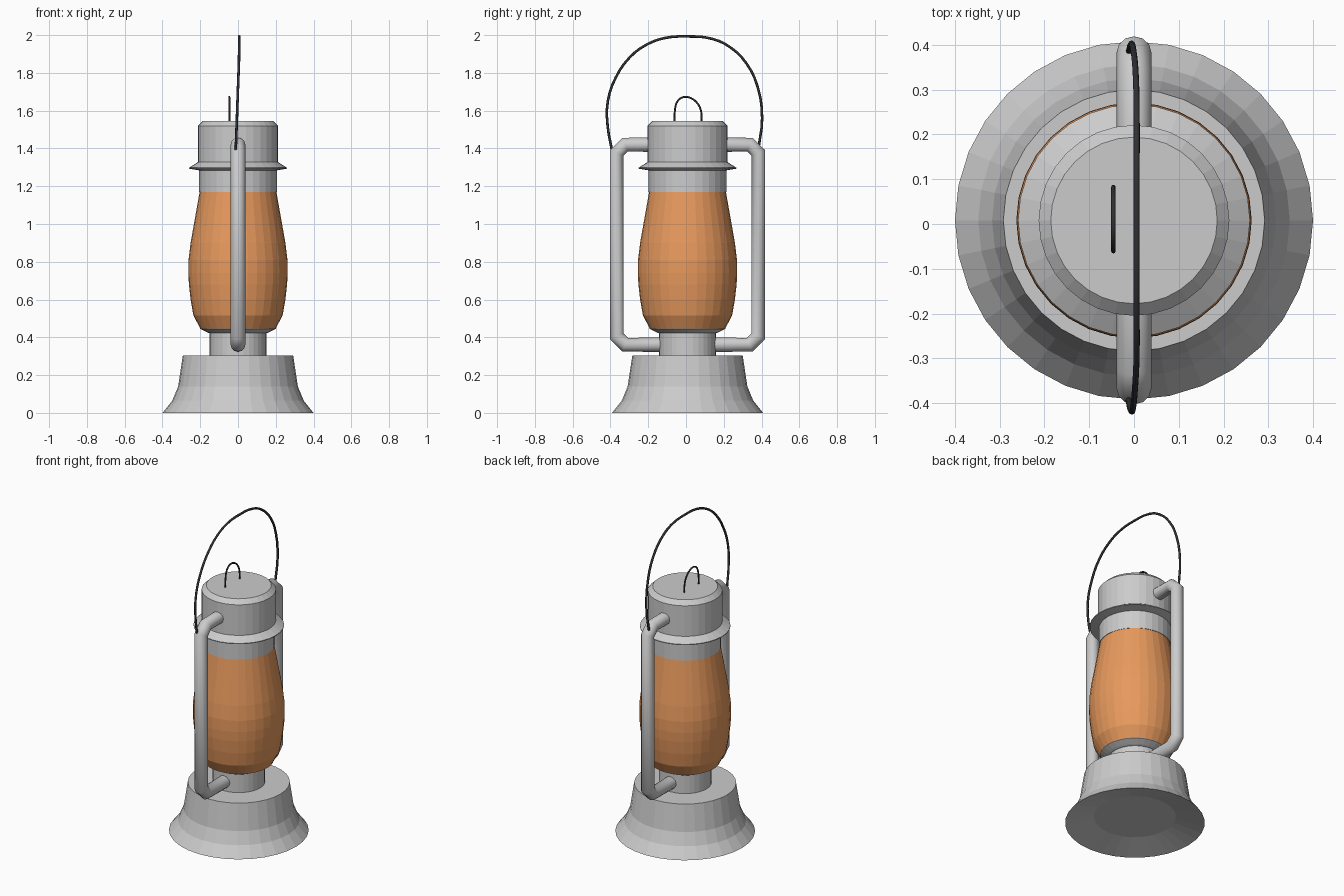
import bpy, bmesh, math

if "Cube" in bpy.data.objects:
    bpy.data.objects.remove(bpy.data.objects["Cube"])

SIDES = 32
CY = 0.008  # the body sits slightly behind the origin


def material(name, rgb):
    mat = bpy.data.materials.new(name)
    mat.diffuse_color = (*rgb, 1)
    mat.use_nodes = True
    mat.node_tree.nodes["Principled BSDF"].inputs["Base Color"].default_value = mat.diffuse_color
    return mat


def lathe(name, profile, mat=None):
    """Closed flat-shaded solid turned from (radius, z) points, bottom to top."""
    bm = bmesh.new()
    rings = []
    for r, z in profile:
        rings.append([bm.verts.new((r * math.cos(2 * math.pi * i / SIDES),
                                    CY + r * math.sin(2 * math.pi * i / SIDES), z))
                      for i in range(SIDES)])
    for low, high in zip(rings, rings[1:]):
        for i in range(SIDES):
            j = (i + 1) % SIDES
            bm.faces.new((low[i], low[j], high[j], high[i]))
    bm.faces.new(rings[0][::-1])
    bm.faces.new(rings[-1])
    mesh = bpy.data.meshes.new(name)
    bm.to_mesh(mesh)
    bm.free()
    obj = bpy.data.objects.new(name, mesh)
    bpy.context.collection.objects.link(obj)
    if mat:
        mesh.materials.append(mat)
    return obj


def tube(name, points, radius, resolution, mat=None, curved=False):
    """Round bar swept along a polyline, or along a smooth curve through the points."""
    curve = bpy.data.curves.new(name, 'CURVE')
    curve.dimensions = '3D'
    curve.bevel_depth = radius
    curve.bevel_resolution = resolution
    curve.use_fill_caps = True
    if curved:
        curve.resolution_u = 3
        spline = curve.splines.new('BEZIER')
        spline.bezier_points.add(len(points) - 1)
        for p, co in zip(spline.bezier_points, points):
            p.co = co
            p.handle_left_type = p.handle_right_type = 'AUTO'
    else:
        spline = curve.splines.new('POLY')
        spline.points.add(len(points) - 1)
        for p, co in zip(spline.points, points):
            p.co = (*co, 1)
    if mat:
        curve.materials.append(mat)
    obj = bpy.data.objects.new(name, curve)
    bpy.context.collection.objects.link(obj)
    return obj


orange = material("amber_glass", (0.8, 0.32, 0.11))
black = material("dark_wire", (0.03, 0.03, 0.03))

# flared base with a shallow dished underside, burner neck and collar
lathe("base", [(0.235, 0.04), (0.40, 0), (0.348, 0.065), (0.317, 0.14), (0.292, 0.305)])
lathe("burner_neck", [(0.15, 0.30), (0.15, 0.425)])
lathe("collar", [(0.155, 0.423), (0.165, 0.427), (0.20, 0.445), (0.20, 0.455)])

# glass globe
lathe("globe", [(0.2, 0.448), (0.236, 0.515), (0.251, 0.60), (0.26, 0.68),
                (0.263, 0.74), (0.262, 0.81), (0.251, 0.90), (0.203, 1.172)], orange)

# chimney: lower sleeve, flared rim and bevelled cap
lathe("chimney_sleeve", [(0.206, 1.17), (0.206, 1.30)])
lathe("chimney_rim", [(0.20, 1.283), (0.259, 1.293), (0.259, 1.298), (0.213, 1.327)])
lathe("chimney_cap", [(0.213, 1.31), (0.213, 1.52), (0.186, 1.546)])

# side tubes with chamfered elbows
for side, label in ((-1, "front"), (1, "back")):
    path = [(0.10, 0.361), (0.33, 0.361), (0.375, 0.406),
            (0.375, 1.376), (0.33, 1.42), (0.15, 1.42)]
    tube(label + "_side_tube", [(0, CY + side * y, z) for y, z in path], 0.039, 4)

# carrying handle, leaning a little as it rises
handle = [(-0.392, 1.39), (-0.415, 1.52), (-0.414, 1.65), (-0.372, 1.775),
          (-0.30, 1.88), (-0.21, 1.949), (-0.11, 1.985), (0.0, 1.993),
          (0.14, 1.98), (0.235, 1.935), (0.32, 1.85), (0.378, 1.73),
          (0.403, 1.56), (0.385, 1.41)]
tube("handle", [(-0.012 + 0.018 * min(1, (z - 1.39) / 0.5), y, z) for y, z in handle],
     0.007, 2, black, True)

# small lifting loop on the cap
loop = [(-0.06, 1.54), (-0.059, 1.60), (-0.043, 1.653), (-0.012, 1.672),
        (0.025, 1.667), (0.065, 1.633), (0.081, 1.59), (0.082, 1.54)]
tube("lifting_loop", [(-0.046, y, z) for y, z in loop], 0.005, 2, black, True)
